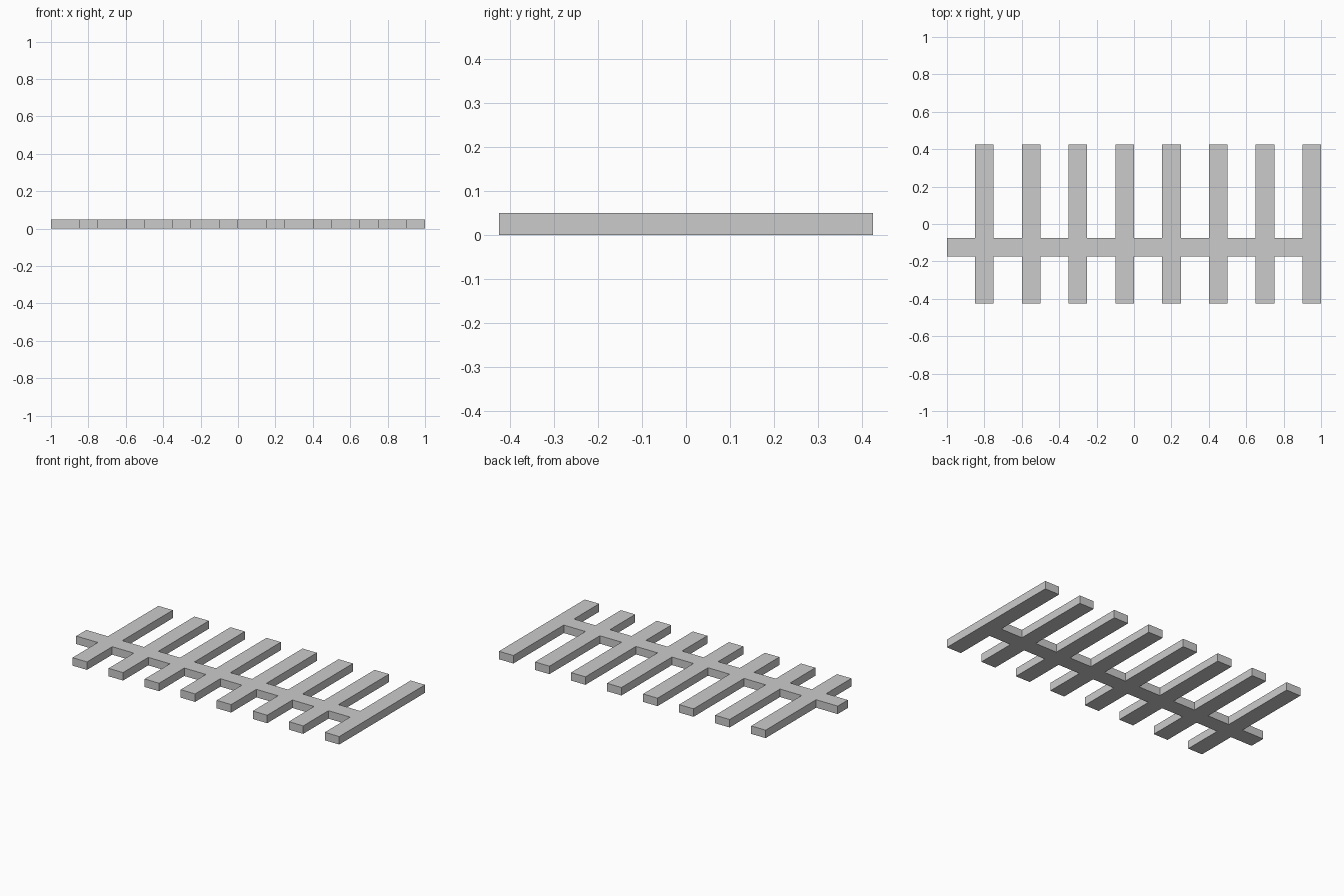
import bpy, bmesh

if "Cube" in bpy.data.objects:
    bpy.data.objects.remove(bpy.data.objects["Cube"])

THICK = 0.05
SLAT_W = 0.1
SLAT_Y = 0.425                      # slats run from -SLAT_Y to +SLAT_Y
SPINE_LOW, SPINE_HIGH = -0.175, -0.075
slat_starts = [-0.85 + 0.25 * i for i in range(8)]


def comb_edge(spine_y, tip_y):
    """One side of the outline, left to right: spine edge stepping out to each slat tip."""
    pts = [(-1.0, spine_y)]
    for x in slat_starts:
        pts += [(x, spine_y), (x, tip_y), (x + SLAT_W, tip_y), (x + SLAT_W, spine_y)]
    return pts[:-1]                 # last slat is flush with the spine end


# Outline: front side left to right, then back side right to left
outline = comb_edge(SPINE_LOW, -SLAT_Y) + comb_edge(SPINE_HIGH, SLAT_Y)[::-1]

# Extrude the outline into one flat plate
bm = bmesh.new()
base = bm.faces.new([bm.verts.new((x, y, 0)) for x, y in outline])
ext = bmesh.ops.extrude_face_region(bm, geom=[base], use_keep_orig=True)
top = [g for g in ext["geom"] if isinstance(g, bmesh.types.BMVert)]
bmesh.ops.translate(bm, verts=top, vec=(0, 0, THICK))
bmesh.ops.recalc_face_normals(bm, faces=bm.faces)

mesh = bpy.data.meshes.new("slatted_track")
bm.to_mesh(mesh)
bm.free()
track = bpy.data.objects.new("slatted_track", mesh)
bpy.context.collection.objects.link(track)
